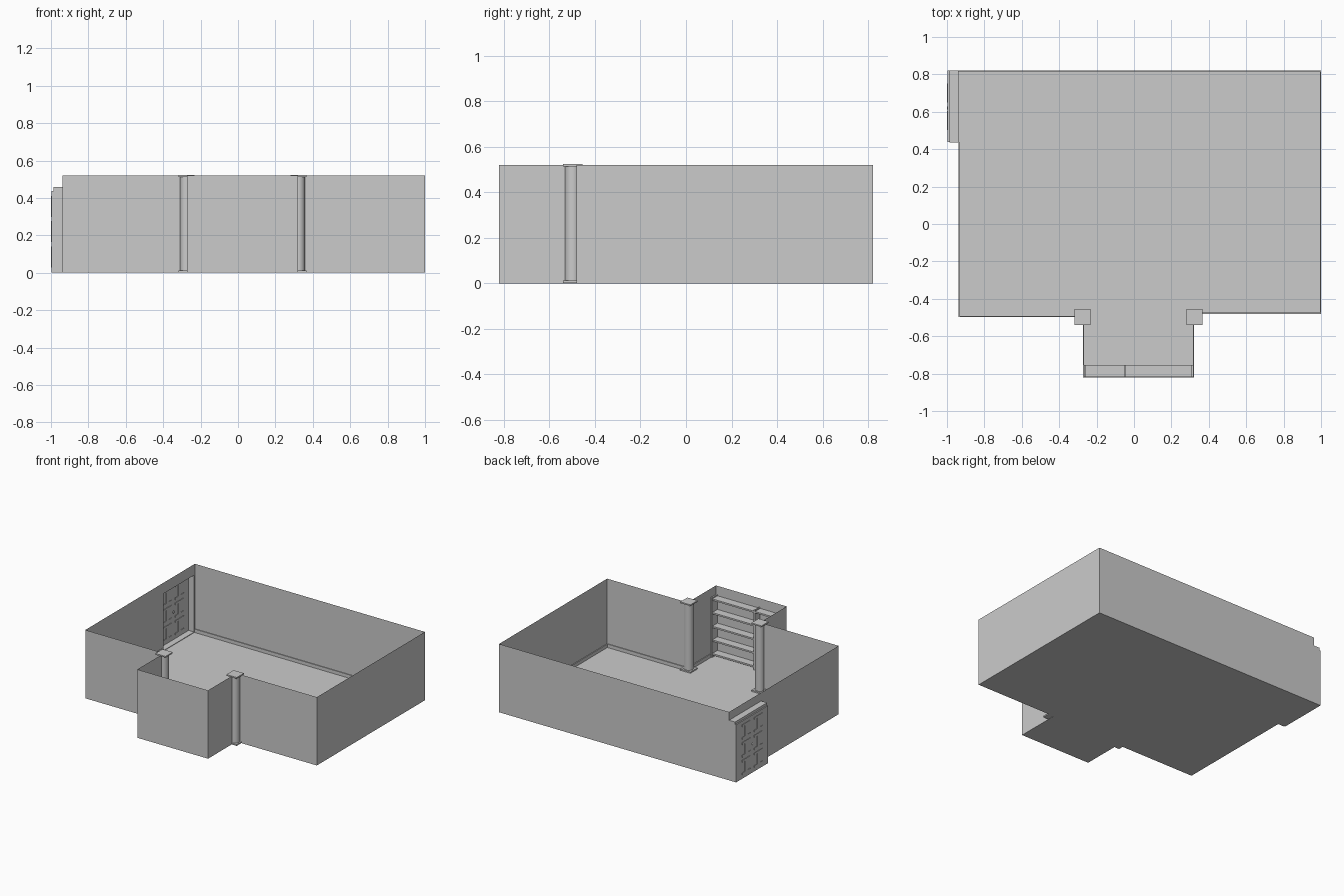
import bpy, bmesh
from mathutils import Vector

if "Cube" in bpy.data.objects:
    bpy.data.objects.remove(bpy.data.objects["Cube"])

H = 0.52                       # wall height
DOOR_Y0, DOOR_Y1, DOOR_H = 0.435, 0.82, 0.457
XW, XD = -0.937, -0.987        # left wall plane, door plane

# clockwise room outline, starting at the back left corner
OUTLINE = [(XW, 0.82), (1, 0.82), (1, -0.48), (0.322, -0.48), (0.322, -0.82),
           (-0.274, -0.82), (-0.274, -0.498), (XW, -0.498)]


def finish(name, bm):
    me = bpy.data.meshes.new(name)
    bm.to_mesh(me)
    bm.free()
    ob = bpy.data.objects.new(name, me)
    bpy.context.collection.objects.link(ob)
    return ob


def add_box(bm, lo, hi):
    vs = bmesh.ops.create_cube(bm, size=1)["verts"]
    for v in vs:
        v.co = Vector([(a + b) / 2 + c * (b - a) for a, b, c in zip(lo, hi, v.co)])


def boxes(name, items):
    bm = bmesh.new()
    for lo, hi in items:
        add_box(bm, lo, hi)
    return finish(name, bm)


# floor sheet
bm = bmesh.new()
bm.faces.new([bm.verts.new((x, y, 0)) for x, y in reversed(OUTLINE)])
finish("floor", bm)

# thin walls, with a door opening in the left one
bm = bmesh.new()


def wall(p, q, z0=0.0, z1=H):
    bm.faces.new([bm.verts.new(c) for c in
                  ((*p, z0), (*q, z0), (*q, z1), (*p, z1))])


for p, q in zip(OUTLINE[:-1], OUTLINE[1:]):
    wall(p, q)
wall(OUTLINE[-1], (XW, DOOR_Y0))
wall((XW, DOOR_Y0), (XW, DOOR_Y1), DOOR_H)
finish("walls", bm)

# baseboards along the inside of the walls
T, BH = 0.006, 0.026
segs = list(zip(OUTLINE[:-1], OUTLINE[1:])) + [(OUTLINE[-1], (XW, DOOR_Y0))]
items = []
for p, q in segs:
    d = (Vector(q) - Vector(p)).normalized()
    n = Vector((d.y, -d.x)) * T
    pts = [Vector(p), Vector(q), Vector(p) + n, Vector(q) + n]
    xs, ys = [v.x for v in pts], [v.y for v in pts]
    items.append(((min(xs), min(ys), 0), (max(xs), max(ys), BH)))
boxes("baseboards", items)

# columns with square base and cap
for side, x in (("left", -0.275), ("right", 0.324)):
    y, r = -0.497, 0.043
    boxes(f"column_plates_{side}",
          [((x - r, y - r, z), (x + r, y + r, z + 0.01)) for z in (0.002, 0.513)])
    bpy.ops.mesh.primitive_cylinder_add(vertices=32, radius=0.034, depth=0.503,
                                        location=(x, y, 0.2625))
    bpy.context.object.name = f"column_{side}"
    bpy.ops.object.shade_smooth_by_angle()

# built-in shelves filling the alcove
Y0, Y1 = -0.818, -0.754
boxes("shelf_uprights", [((x, Y0, 0), (x + 0.01, Y1, 0.455))
                         for x in (-0.268, -0.052, 0.308)])
boxes("shelves", [((-0.265, Y0, z), (0.315, Y1 - 0.002, z + 0.012))
                  for z in [0.018 + 0.104 * i for i in range(5)]])

# door lining: head, two sides and sill
boxes("door_frame", [
    ((XD, DOOR_Y0, DOOR_H - 0.02), (XW, DOOR_Y1, DOOR_H)),
    ((XD, DOOR_Y0, 0), (XW, DOOR_Y0 + 0.008, DOOR_H)),
    ((XD, DOOR_Y1 - 0.008, 0), (XW, DOOR_Y1, DOOR_H)),
    ((XD, DOOR_Y0, 0), (XW, DOOR_Y1, 0.004))])

# door slab
boxes("door", [((-0.996, DOOR_Y0 + 0.004, 0), (-0.984, DOOR_Y1, 0.438))])

# I-shaped panel relief, two columns by three rows, on both faces
items = []
for x0, x1 in ((-0.999, -0.995), (-0.985, -0.980)):
    for yc in (0.553, 0.70):
        for zc in (0.085, 0.22, 0.355):
            items.append(((x0, yc - 0.016, zc - 0.045), (x1, yc + 0.016, zc + 0.045)))
            for s in (-1, 1):
                z = zc + s * 0.048
                items.append(((x0, yc - 0.05, z - 0.008), (x1, yc + 0.05, z + 0.008)))
boxes("door_panels", items)

# door knobs
for side, x in (("inner", -0.977), ("outer", -0.995)):
    bpy.ops.mesh.primitive_uv_sphere_add(segments=16, ring_count=8, radius=0.01,
                                         location=(x, 0.62, 0.218))
    ob = bpy.context.object
    ob.name = f"door_knob_{side}"
    ob.scale.x = 0.5
    bpy.ops.object.shade_smooth_by_angle()
